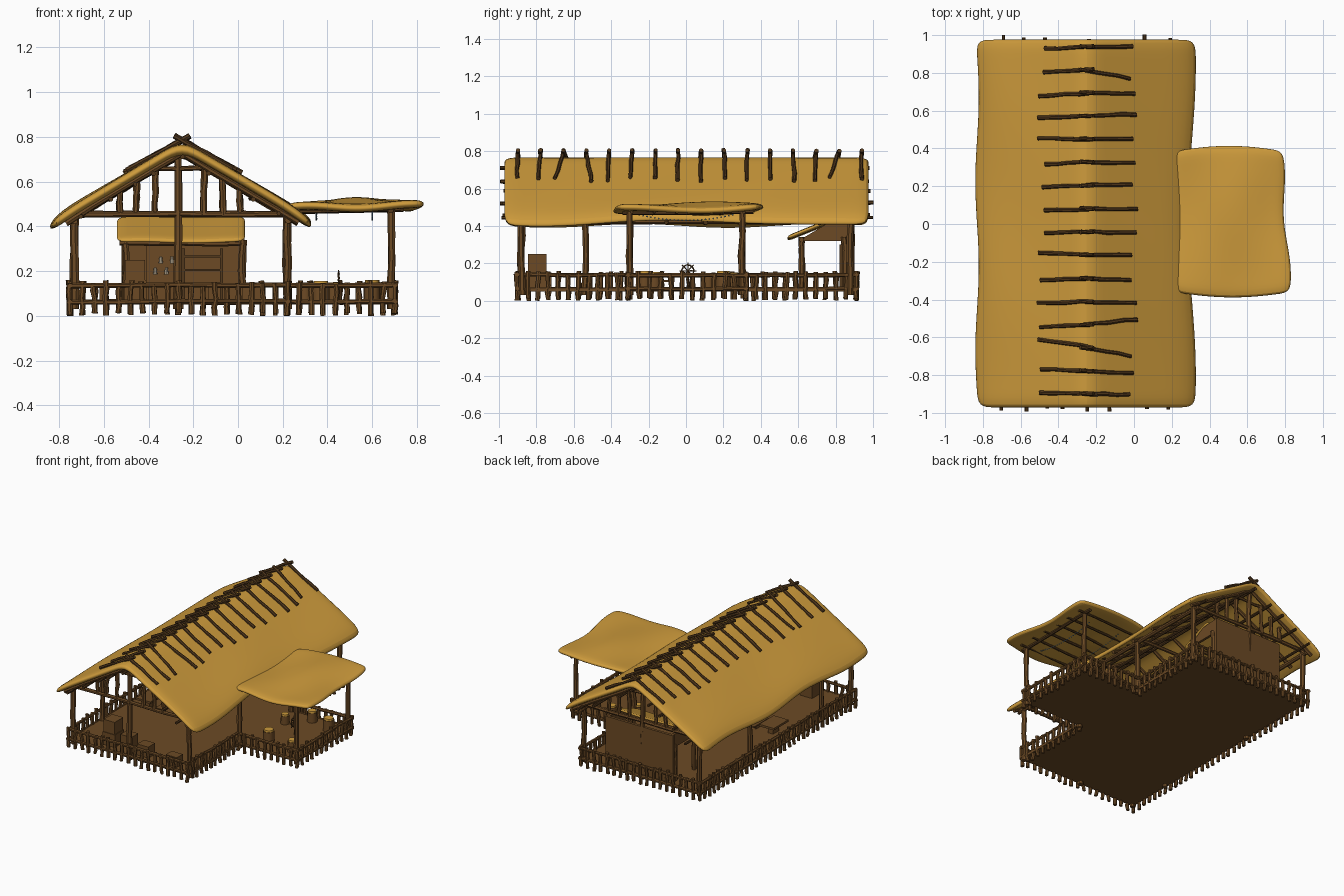
import bpy, bmesh, math, random
from mathutils import Vector, Matrix

if "Cube" in bpy.data.objects:
    bpy.data.objects.remove(bpy.data.objects["Cube"])
random.seed(4)
R = random.uniform

def mat(name, c):
    m = bpy.data.materials.new(name)
    m.diffuse_color = (*c, 1)
    m.use_nodes = True
    m.node_tree.nodes["Principled BSDF"].inputs["Base Color"].default_value = m.diffuse_color
    return m
STRAW = mat("straw", (0.62, 0.33, 0.045))
WOOD = mat("brown wood", (0.15, 0.068, 0.018))
DARK = mat("dark wood", (0.085, 0.04, 0.012))
BLUE = mat("blue bead", (0.2, 0.35, 0.5))
PALE = mat("pale clay", (0.5, 0.42, 0.3))

def finish(name, bm, m, smooth=True):
    bmesh.ops.recalc_face_normals(bm, faces=bm.faces)
    me = bpy.data.meshes.new(name)
    bm.to_mesh(me)
    bm.free()
    me.materials.append(m)
    if smooth:
        me.shade_smooth()
        me.set_sharp_from_angle(angle=math.radians(40))
    ob = bpy.data.objects.new(name, me)
    bpy.context.collection.objects.link(ob)
    return ob

def log(bm, a, b, r, wob=0.15, n=7, rings=5):
    """Slightly crooked round log from a to b."""
    a, b = Vector(a), Vector(b)
    q = (b - a).to_track_quat('Z', 'Y')
    prev = None
    for i in range(rings):
        c = a.lerp(b, i / (rings - 1)) + q @ Vector((R(-wob, wob) * r, R(-wob, wob) * r, 0))
        rr = r * R(0.88, 1.12)
        ring = [bm.verts.new(c + q @ Vector((rr * math.cos(k * math.tau / n), rr * math.sin(k * math.tau / n), 0))) for k in range(n)]
        if prev:
            for k in range(n):
                bm.faces.new((prev[k], prev[(k + 1) % n], ring[(k + 1) % n], ring[k]))
        else:
            bm.faces.new(ring[::-1])
        prev = ring
    bm.faces.new(prev)

def logs(name, items, m=WOOD, wob=0.3):
    bm = bmesh.new()
    for a, b, r in items:
        log(bm, a, b, r, wob)
    return finish(name, bm, m)

def box(bm, x0, x1, y0, y1, z0, z1):
    M = Matrix.Translation(((x0 + x1) / 2, (y0 + y1) / 2, (z0 + z1) / 2)) @ Matrix.Diagonal((x1 - x0, y1 - y0, z1 - z0, 1))
    bmesh.ops.create_cube(bm, size=1, matrix=M)

def boxes(name, items, m=WOOD):
    bm = bmesh.new()
    for i in items:
        box(bm, *i)
    return finish(name, bm, m, False)

def sheet(name, nu, nv, fn, thick, m=STRAW):
    """Thick soft-edged slab over the surface fn(u, v), hanging below it."""
    bm = bmesh.new()
    top = [[bm.verts.new(fn(i / nu, j / nv)) for j in range(nv + 1)] for i in range(nu + 1)]
    low = [[bm.verts.new(v.co - Vector((0, 0, thick))) for v in row] for row in top]
    for i in range(nu):
        for j in range(nv):
            bm.faces.new((top[i][j], top[i + 1][j], top[i + 1][j + 1], top[i][j + 1]))
            bm.faces.new((low[i][j], low[i][j + 1], low[i + 1][j + 1], low[i + 1][j]))
    rim = [(i, 0) for i in range(nu)] + [(nu, j) for j in range(nv)] + \
          [(i, nv) for i in range(nu, 0, -1)] + [(0, j) for j in range(nv, 0, -1)]
    for (i, j), (k, l) in zip(rim, rim[1:] + rim[:1]):
        bm.faces.new((top[i][j], low[i][j], low[k][l], top[k][l]))
    ob = finish(name, bm, m)
    s = ob.modifiers.new("soften", 'SUBSURF')
    s.levels = s.render_levels = 2
    return ob

# deck floor
boxes("deck_floor", [(-0.74, 0.23, -0.9, 0.91, 0.05, 0.068), (0.22, 0.69, -0.3, 0.31, 0.05, 0.068)])

# picket fence round the L-shaped deck
path = [(-0.75, -0.9), (0.22, -0.9), (0.22, -0.31), (0.7, -0.31), (0.7, 0.32), (0.22, 0.32), (0.22, 0.91), (-0.75, 0.91)]
pickets, rails = [], []
for (ax, ay), (bx, by) in zip(path, path[1:] + path[:1]):
    d = math.hypot(bx - ax, by - ay)
    n = round(d / 0.055)
    for i in range(n):
        x, y = ax + (bx - ax) * i / n, ay + (by - ay) * i / n
        pickets.append(((x, y, R(0, 0.014)), (x + R(-.006, .006), y + R(-.006, .006), R(0.14, 0.16)), 0.0125))
    ex, ey = (bx - ax) / d * 0.015, (by - ay) / d * 0.015
    for z in (0.063, 0.137):
        rails.append(((ax - ex, ay - ey, z), (bx + ex, by + ey, z), 0.011))
logs("fence_pickets", pickets)
logs("fence_rails", rails)

# main posts
P = [(-0.73, y) for y in (-0.88, -0.54, 0.3, 0.88)] + [(0.22, y) for y in (-0.88, -0.3, 0.3, 0.88)]
items = [((x, y, 0.03), (x, y, 0.45), 0.018) for x, y in P]
items += [((-0.265, y, 0.03), (-0.265, y, 0.74), 0.018) for y in (-0.88, 0.88)]
items += [((0.685, y, 0.03), (0.685, y, 0.485), 0.017) for y in (-0.3, 0.3)]
logs("posts", items)

# roof profile
def roof_z(x):
    return 0.785 - 0.585 * abs(x + 0.25)
beams = [((x, -0.92, 0.425), (x, 0.92, 0.425), 0.015) for x in (-0.73, 0.22)]
for y in (-0.88, -0.3, 0.3, 0.88):
    beams.append(((-0.74, y, 0.455), (0.24, y, 0.455), 0.013))
for y in (-0.88, 0.88):
    beams.append(((-0.38, y, 0.66), (-0.13, y, 0.66), 0.011))
    for x in (-0.53, -0.45, -0.37, -0.15, -0.07, 0.01):
        beams.append(((x + R(-.01, .01), y, 0.45), (x, y, roof_z(x) - 0.06), 0.014))
logs("gable_beams", beams)

# rafters and purlins beneath the thatch
raf = []
for i in range(10):
    y = -0.92 + i * 1.84 / 9
    for s in (-1, 1):
        x = -0.25 + s * 0.52
        raf.append(((-0.25, y, 0.725), (x, y, roof_z(x) - 0.065), 0.013))
logs("rafters", raf)
logs("purlins", [((x, -0.985 + R(-.01, .01), roof_z(x) - 0.075), (x + R(-.02, .02), 0.985 + R(-.01, .02), roof_z(x) - 0.075), 0.01)
                 for x in (-0.7, -0.57, -0.46, -0.38, -0.25, -0.13, 0.07, 0.18)], DARK)

# main thatched roof
def main_roof(u, v):
    y = -0.975 + 1.955 * v
    t = 2 * u - 1
    if t < 0:
        x = -0.25 + t * (0.585 + 0.01 * math.sin(y * 7))
    else:
        x = -0.25 + t * (0.56 + 0.022 * math.cos((y - 0.02) * 3.8 + math.pi))
    return (x, y, roof_z(x) + 0.006 * math.sin(y * 6 + 3 * t) * abs(t) - 0.012 * (abs(t) > .99))
sheet("main_roof", 12, 18, main_roof, 0.05)

# sticks laid in pairs over the ridge
st = []
for i in range(16):
    y = -0.9 + i * 1.84 / 15
    k = 0.05 if i < 4 or i > 12 else 0.012
    for s in (-1, 1):
        x0, x1 = -0.25 - s * 0.035, -0.25 + s * R(0.22, 0.27)
        st.append(((x0, y, 0.805), (x1, y + R(-k, k), roof_z(x1) + 0.008), 0.011))
logs("ridge_sticks", st, DARK)

# side awning
def awning(u, v):
    x = 0.215 + u * (0.615 - 0.045 * v + 0.012 * math.sin(v * 9))
    y = -0.365 + 0.755 * v + (2 * v - 1) * 0.028 * math.sin(u * math.pi)
    z = 0.505 + 0.012 * v + 0.014 * math.sin(u * 7 + 1) * math.cos(v * 5) + 0.012 * math.sin(u * 3.1) - 0.012 * (1 - u)
    return (x, y, z)
sheet("awning_roof", 8, 9, awning, 0.037)
aw = [((0.685, -0.34, 0.468), (0.685, 0.36, 0.475), 0.013)]
aw += [((0.2, y, 0.465), (0.74, y + 0.01, 0.475), 0.009) for y in (-0.3, -0.18, -0.06, 0.06, 0.18, 0.3)]
logs("awning_beams", aw, DARK)

# bead garland sagging under the awning
bm = bmesh.new()
for x in (0.35, 0.6):
    for i in range(25):
        t = i / 24 * 2 - 1
        bmesh.ops.create_icosphere(bm, subdivisions=1, radius=0.005, matrix=Matrix.Translation((x, 0.25 * t, 0.43 + 0.03 * t * t)))
finish("bead_garland", bm, BLUE)

# back stall with its own lean-to thatch
sheet("stall_roof", 6, 5, lambda u, v: (-0.545 + 0.58 * u, 0.54 + 0.26 * v, 0.345 + 0.105 * v + 0.004 * math.sin(u * 8)), 0.025)
boxes("stall_walls", [(-0.52, 0.03, 0.875, 0.895, 0.06, 0.42), (-0.51, -0.41, 0.83, 0.875, 0.06, 0.32)])
bm = bmesh.new()
for x in (-0.51, 0.01):
    pts = [(0.6, 0.32), (0.89, 0.32), (0.89, 0.42), (0.75, 0.41)]
    a = [bm.verts.new((x, y, z)) for y, z in pts]
    b = [bm.verts.new((x + 0.018, y, z)) for y, z in pts]
    bm.faces.new(a)
    bm.faces.new(b[::-1])
    for i in range(4):
        bm.faces.new((a[i], b[i], b[(i + 1) % 4], a[(i + 1) % 4]))
finish("stall_side_panels", bm, WOOD, False)
logs("stall_frame", [((x, y, 0.06), (x, y, 0.34), 0.016) for x in (-0.5, 0.02) for y in (0.62, 0.85)] +
     [((-0.53, 0.62, 0.325), (0.04, 0.62, 0.325), 0.013)])
boxes("stall_shelves", [(-0.24, -0.08, 0.82, 0.876, z, z + 0.01) for z in (0.14, 0.2, 0.26)] +
      [(x, x + 0.012, 0.82, 0.876, 0.068, 0.3) for x in (-0.25, -0.08)], DARK)
bm = bmesh.new()
for i in range(5):
    bmesh.ops.create_cone(bm, cap_ends=True, segments=8, radius1=0.01, radius2=0.006, depth=0.03,
                          matrix=Matrix.Translation((-0.37 + i * 0.025, 0.85, 0.2 + 0.05 * (i % 2))))
finish("hanging_jars", bm, PALE)

# crates on the front deck
boxes("crates", [(-0.51, -0.41, -0.85, -0.74, 0.068, 0.16), (-0.505, -0.415, -0.845, -0.745, 0.16, 0.25), (-0.4, -0.31, -0.8, -0.72, 0.068, 0.15),
                 (-0.22, -0.13, -0.86, -0.78, 0.068, 0.15), (0.02, 0.11, -0.87, -0.8, 0.068, 0.14)])
# low table and benches along the left side
boxes("table", [(-0.66, -0.54, -0.25, -0.08, 0.125, 0.14), (-0.62, -0.58, -0.2, -0.13, 0.068, 0.125),
                (-0.5, -0.45, -0.25, -0.08, 0.1, 0.11), (-0.48, -0.47, -0.2, -0.13, 0.068, 0.1)])

# barrels with straw lids in the side bay
for i, (x, y, r, h) in enumerate([(0.37, -0.17, 0.04, 0.075), (0.43, 0.25, 0.035, 0.07), (0.6, -0.22, 0.035, 0.08), (0.6, 0.2, 0.04, 0.08), (0.3, 0.12, 0.03, 0.06)]):
    for nm, rr, z0, z1, m in (("barrel", r, 0.068, 0.068 + h, WOOD), ("barrel_lid", r * 0.85, 0.068 + h, 0.08 + h, STRAW)):
        bm = bmesh.new()
        bmesh.ops.create_cone(bm, cap_ends=True, segments=12, radius1=rr, radius2=rr * 0.95, depth=z1 - z0,
                              matrix=Matrix.Translation((x, y, (z0 + z1) / 2)))
        finish(f"{nm}_{i}", bm, m)

# spoked wheel on a stand
c = Vector((0.45, 0.01, 0.16))
spoke = lambda k, r: c + Vector((0, r * math.cos(k * math.tau / 16), r * math.sin(k * math.tau / 16)))
logs("spoked_wheel", [(spoke(k, 0.032), spoke(k + 1, 0.032), 0.004) for k in range(16)] +
     [(c, spoke(k, 0.045), 0.003) for k in range(0, 16, 2)] + [((0.46, 0.01, 0.065), (0.46, 0.01, 0.16), 0.008)], DARK)
